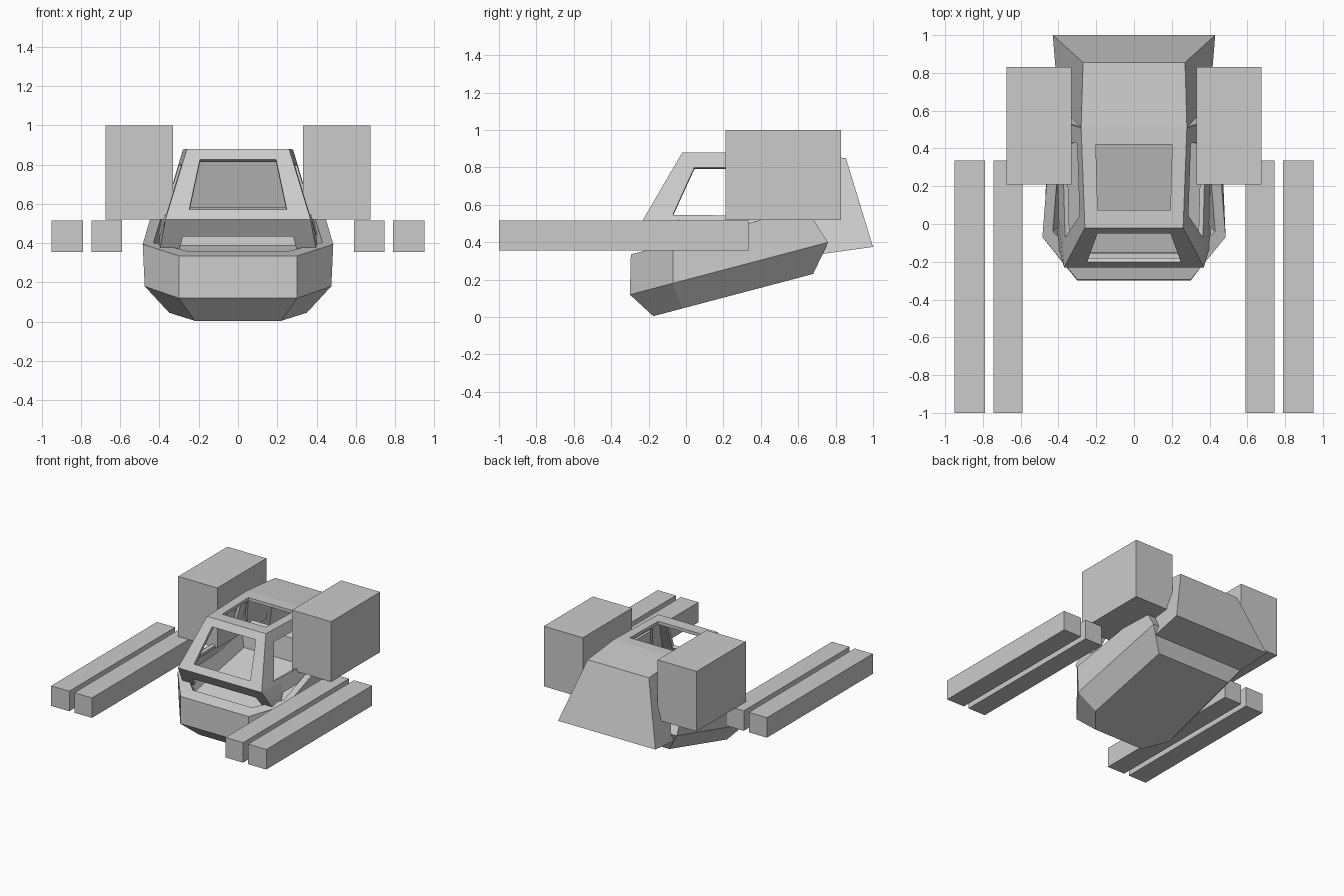
import bpy
import bmesh
from mathutils import Vector

cube = bpy.data.objects.get("Cube")
if cube:
    bpy.data.objects.remove(cube, do_unlink=True)

grey = bpy.data.materials.new("plain grey")
grey.use_nodes = True
grey.diffuse_color = (0.6, 0.6, 0.6, 1)
grey.node_tree.nodes["Principled BSDF"].inputs["Base Color"].default_value = (0.6, 0.6, 0.6, 1)


def finish(name, bm, thickness=0):
    """Weld, orient outward and optionally thicken inward."""
    bmesh.ops.remove_doubles(bm, verts=bm.verts, dist=0.001)
    bmesh.ops.recalc_face_normals(bm, faces=bm.faces)
    top = max(bm.faces, key=lambda f: f.calc_center_median().z)
    if thickness and top.normal.z < 0:
        bmesh.ops.reverse_faces(bm, faces=bm.faces)
    mesh = bpy.data.meshes.new(name)
    bm.to_mesh(mesh)
    bm.free()
    mesh.materials.append(grey)
    obj = bpy.data.objects.new(name, mesh)
    bpy.context.collection.objects.link(obj)
    if thickness:
        mod = obj.modifiers.new("thickness", "SOLIDIFY")
        mod.thickness = thickness
        mod.offset = -1
        mod.use_even_offset = True
    return obj


def box(name, lo, hi):
    bm = bmesh.new()
    bmesh.ops.create_cube(bm, size=1)
    lo, hi = Vector(lo), Vector(hi)
    for v in bm.verts:
        v.co = (lo + hi) / 2 + v.co * (hi - lo)
    finish(name, bm)


def face(bm, pts):
    bm.faces.new([bm.verts.new(p) for p in pts])


def flip(p):
    return (-p[0], p[1], p[2])


def pair(bm, pts):
    """Face and its mirror image."""
    face(bm, pts)
    face(bm, [flip(p) for p in reversed(pts)])


def window_frame(bm, corners, u0, u1, v0, v1):
    """Four quads around an opening; corners run around from the lower left."""
    a, b, c, d = map(Vector, corners)

    def at(u, v):
        return a.lerp(b, u).lerp(d.lerp(c, u), v)
    outer = [a, b, c, d]
    inner = [at(u0, v0), at(u1, v0), at(u1, v1), at(u0, v1)]
    for i in range(4):
        j = (i + 1) % 4
        face(bm, [outer[i], outer[j], inner[j], inner[i]])


# Shoulder pods and paired barrels
for side, s in (("left", 1), ("right", -1)):
    def block(name, x0, x1, y0, y1, z0, z1):
        xs = sorted((s * x0, s * x1))
        box(side + "_" + name, (xs[0], y0, z0), (xs[1], y1, z1))
    block("shoulder_pod", 0.33, 0.675, 0.21, 0.83, 0.52, 1.0)
    block("inner_barrel", 0.59, 0.745, -1, 0.335, 0.355, 0.515)
    block("outer_barrel", 0.79, 0.95, -1, 0.335, 0.355, 0.515)

# Tilted open tub: each ring is a height and half an outline of (x, y)
TILT = 0.264
rings = [
    (0.240, [(0.24, -0.15), (0.38, 0.0), (0.34, 0.56)]),
    (0.413, [(0.26, -0.20), (0.43, -0.04), (0.38, 0.58)]),
    (0.413, [(0.30, -0.295), (0.485, -0.07), (0.43, 0.64)]),
    (0.199, [(0.30, -0.30), (0.475, -0.07), (0.45, 0.76)]),
    (0.051, [(0.22, -0.175), (0.35, -0.02), (0.33, 0.68)]),
]
bm = bmesh.new()
loops = []
for height, half in rings:
    pts = [(x, y, height + TILT * y) for x, y in half]
    pts += [flip(p) for p in reversed(pts)]
    loops.append([bm.verts.new(p) for p in pts])
for a, b in zip(loops, loops[1:]):
    for i in range(len(a)):
        j = (i + 1) % len(a)
        bm.faces.new([a[i], a[j], b[j], b[i]])
bm.faces.new(loops[0])
bm.faces.new(loops[-1])
finish("hull_tub", bm)

# Canopy frame with windscreen, roof hatch and side windows
roof_f, roof_b = (0.26, -0.02, 0.88), (0.28, 0.51, 0.877)
sill_f, sill_b = (0.37, -0.23, 0.52), (0.39, 0.54, 0.51)
bm = bmesh.new()
window_frame(bm, [flip(sill_f), sill_f, roof_f, flip(roof_f)], 0.15, 0.85, 0.14, 0.85)
window_frame(bm, [flip(roof_f), roof_f, roof_b, flip(roof_b)], 0.135, 0.865, 0.18, 0.83)
window_frame(bm, [sill_f, sill_b, roof_b, roof_f], 0.19, 0.85, 0.08, 0.78)
window_frame(bm, [flip(p) for p in (sill_f, sill_b, roof_b, roof_f)], 0.19, 0.85, 0.08, 0.78)

# Chin band and the corner legs below it
chin, foot = (0.385, -0.175, 0.435), (0.40, -0.125, 0.36)
notch_top, notch, toe = (0.28, -0.23, 0.52), (0.28, -0.175, 0.435), (0.30, -0.125, 0.36)
face(bm, [flip(notch), notch, notch_top, flip(notch_top)])
pair(bm, [notch, chin, sill_f, notch_top])
pair(bm, [toe, foot, chin, notch])
mid_sill, mid_low = (0.376, 0.0, 0.517), (0.398, 0.0, 0.44)
pair(bm, [chin, mid_low, mid_sill, sill_f])
pair(bm, [foot, (0.405, -0.03, 0.38), mid_low, chin])
pair(bm, [mid_low, (0.41, 0.54, 0.45), sill_b, mid_sill])
finish("canopy_frame", bm, 0.025)

# Hollow rear cowl, open toward the cabin
top_f, top_b = (0.28, 0.51, 0.877), (0.27, 0.855, 0.85)
low_b, low_f = (0.43, 1.0, 0.375), (0.40, 0.64, 0.325)
bm = bmesh.new()
face(bm, [flip(top_f), top_f, top_b, flip(top_b)])
face(bm, [flip(top_b), top_b, low_b, flip(low_b)])
face(bm, [flip(low_b), low_b, low_f, flip(low_f)])
pair(bm, [top_f, low_f, low_b, top_b])
finish("rear_cowl", bm, 0.02)
